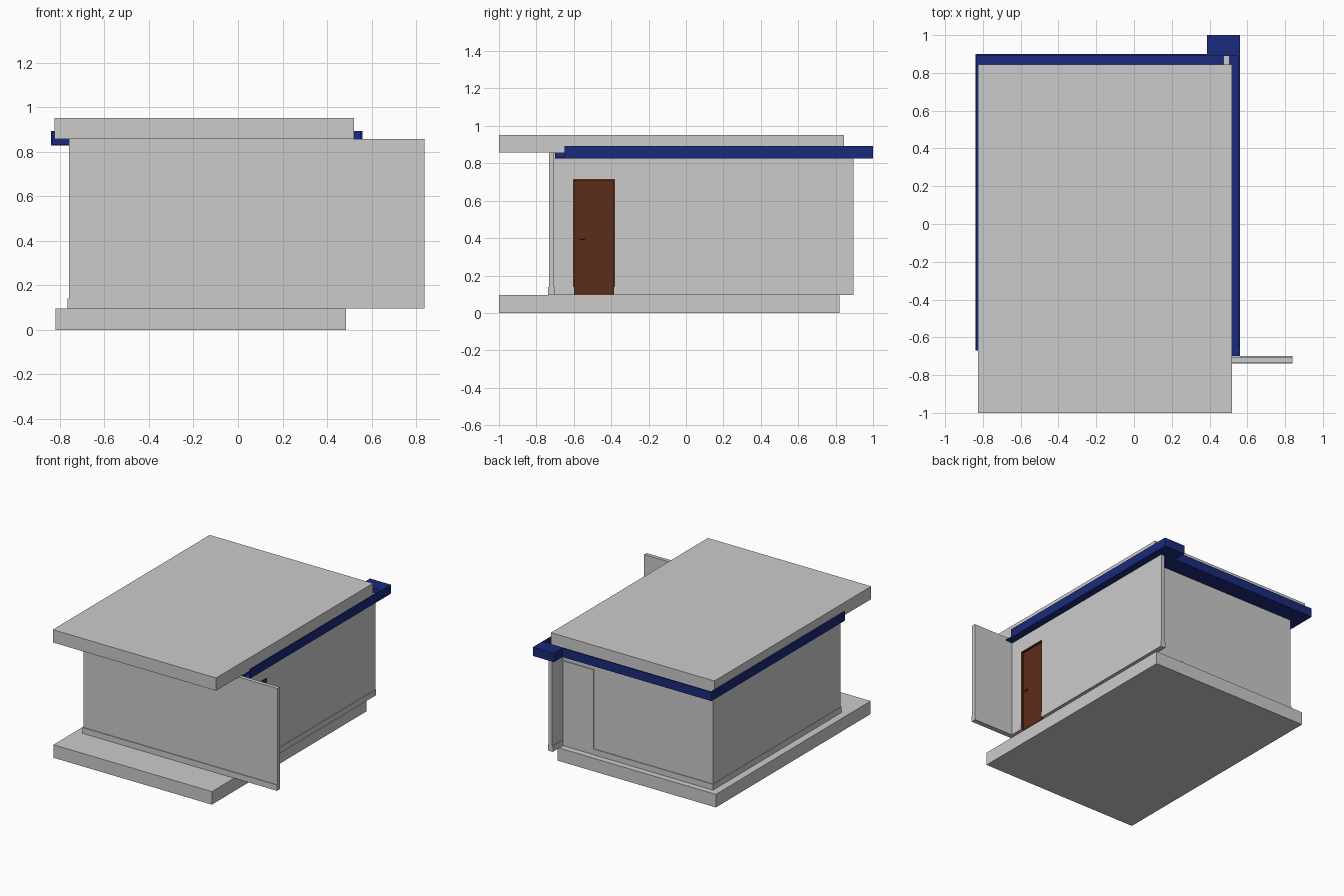
import bpy, bmesh
from mathutils import Vector

if "Cube" in bpy.data.objects:
    bpy.data.objects.remove(bpy.data.objects["Cube"])


def material(name, color):
    m = bpy.data.materials.new(name)
    m.diffuse_color = (*color, 1)
    m.use_nodes = True
    m.node_tree.nodes["Principled BSDF"].inputs["Base Color"].default_value = m.diffuse_color
    return m


BLUE = material("gutter_blue", (0.01, 0.023, 0.2))
BROWN = material("door_brown", (0.105, 0.025, 0.01))
DARK = material("handle_dark", (0.03, 0.03, 0.03))


def extrude(name, points, axis, lo, hi, mat=None):
    """Closed outline of 2D points, extruded along an axis from lo to hi."""
    def place(a, b, d):
        return {"x": (d, a, b), "y": (a, d, b), "z": (a, b, d)}[axis]
    bm = bmesh.new()
    face = bm.faces.new([bm.verts.new(place(a, b, lo)) for a, b in points])
    res = bmesh.ops.extrude_face_region(bm, geom=[face])
    top = [v for v in res["geom"] if isinstance(v, bmesh.types.BMVert)]
    shift = Vector(place(0, 0, hi - lo))
    bmesh.ops.translate(bm, verts=top, vec=shift)
    bmesh.ops.recalc_face_normals(bm, faces=bm.faces)
    mesh = bpy.data.meshes.new(name)
    bm.to_mesh(mesh)
    bm.free()
    obj = bpy.data.objects.new(name, mesh)
    bpy.context.collection.objects.link(obj)
    if mat:
        mesh.materials.append(mat)
    return obj


def box(name, x, y, z, mat=None):
    pts = [(x[0], y[0]), (x[1], y[0]), (x[1], y[1]), (x[0], y[1])]
    return extrude(name, pts, "z", z[0], z[1], mat)


def doorway(a0, a1, d0, d1, bottom, top, head):
    """Wall outline with a door opening reaching the floor."""
    return [(a0, bottom), (d0, bottom), (d0, head), (d1, head),
            (d1, bottom), (a1, bottom), (a1, top), (a0, top)]


# Floor and roof slabs
box("floor_slab", (-0.82, 0.485), (-1, 0.82), (0, 0.097))
box("roof_slab", (-0.825, 0.52), (-1, 0.845), (0.857, 0.952))

# Walls
Z0, Z1 = 0.097, 0.857
box("front_wall", (-0.76, 0.838), (-0.733, -0.705), (Z0, Z1))
box("left_wall", (-0.76, -0.73), (-0.705, 0.77), (Z0, Z1))
extrude("right_wall", doorway(-0.705, 0.895, -0.605, -0.38, Z0, Z1, 0.715),
        "x", 0.475, 0.505)
extrude("back_wall", doorway(-0.73, 0.475, 0.22, 0.465, Z0, Z1, 0.73),
        "y", 0.742, 0.77)

# Skirting on both wall faces
S = (Z0, 0.14)
box("front_skirting", (-0.765, 0.838), (-0.738, -0.70), S)
box("left_skirting", (-0.765, -0.725), (-0.70, 0.775), S)
box("back_skirting", (-0.725, 0.22), (0.737, 0.775), S)
for i, y in enumerate([(-0.70, -0.60), (-0.385, 0.895)]):
    box(f"right_skirting_{i + 1}", (0.47, 0.51), y, S)

# Brown side door, set back inside a frame
frame = [(-0.605, Z0), (-0.597, Z0), (-0.597, 0.707), (-0.388, 0.707),
         (-0.388, Z0), (-0.38, Z0), (-0.38, 0.715), (-0.605, 0.715)]
extrude("side_door_frame", frame, "x", 0.474, 0.506, BROWN)
box("side_door", (0.48, 0.49), (-0.597, -0.388), (Z0, 0.707), BROWN)
box("side_door_handle_stem", (0.49, 0.502), (-0.572, -0.564), (0.388, 0.398), DARK)
box("side_door_handle_lever", (0.5, 0.505), (-0.572, -0.54), (0.39, 0.396), DARK)

# Grey back door
box("back_door", (0.222, 0.47), (0.745, 0.773), (Z0, 0.728))

# Gutter running round three sides: trough floor and upright outer rim
floor_plan = [(-0.84, -0.67), (-0.84, 0.9), (0.56, 0.9), (0.56, -0.70),
              (0.505, -0.70), (0.505, 0.77), (-0.76, 0.77), (-0.76, -0.67)]
extrude("gutter_floor", floor_plan, "z", 0.827, 0.835, BLUE)
T = 0.01
rim_plan = [(-0.84, -0.67), (-0.84, 0.9), (0.56, 0.9), (0.56, -0.65),
            (0.56 - T, -0.65), (0.56 - T, 0.9 - T), (T - 0.84, 0.9 - T),
            (T - 0.84, -0.67)]
extrude("gutter_rim", rim_plan, "z", 0.827, 0.893, BLUE)
box("gutter_inner_side", (0.505, 0.515), (-0.70, 0.77), (0.827, 0.857), BLUE)
box("gutter_outlet", (0.387, 0.56), (0.89, 1.0), (0.827, 0.893), BLUE)
